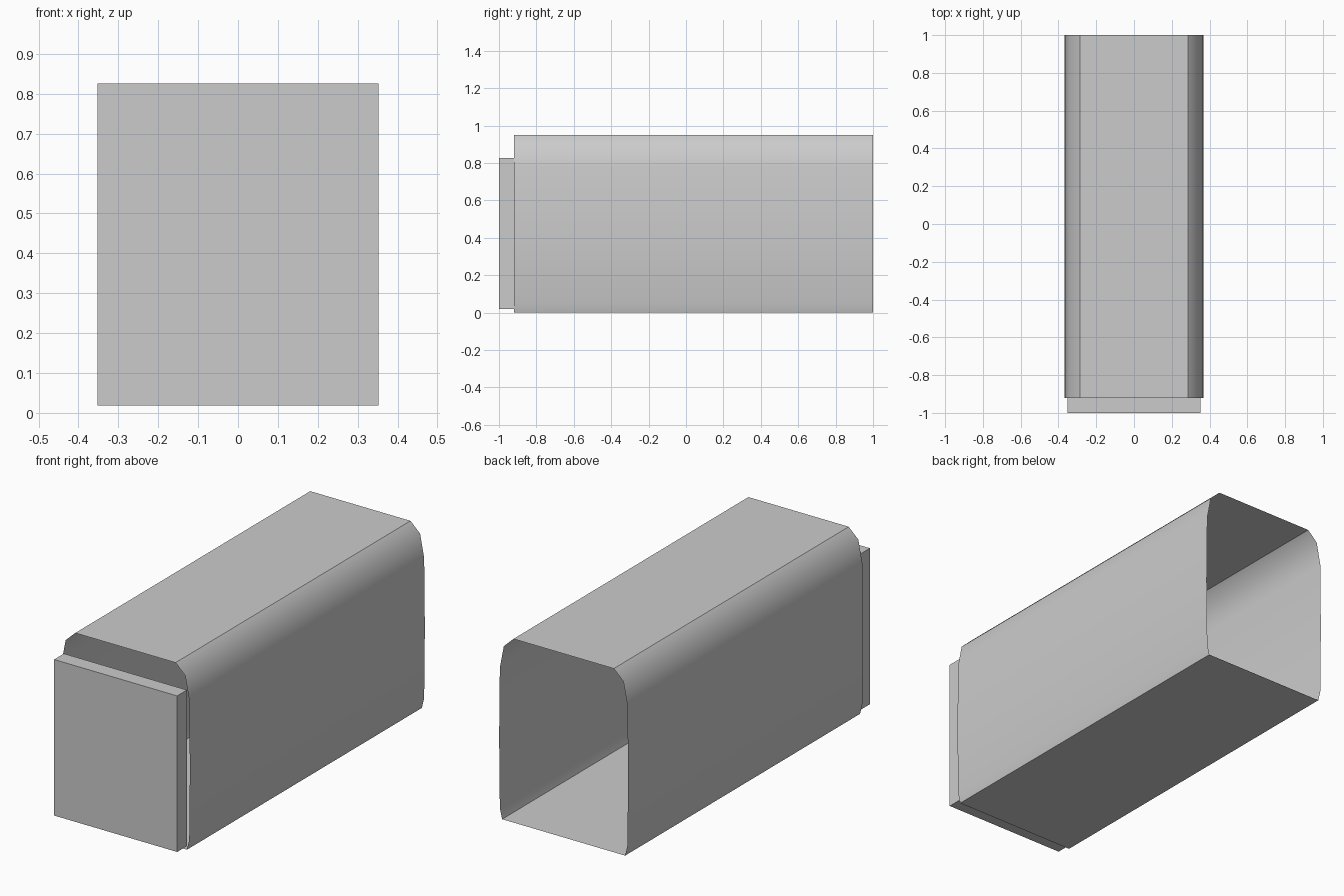
import bpy, bmesh, math

cube = bpy.data.objects.get("Cube")
if cube:
    bpy.data.objects.remove(cube, do_unlink=True)

grey = bpy.data.materials.new("plain_grey")
grey.use_nodes = True
grey.diffuse_color = (0.6, 0.6, 0.6, 1)
grey.node_tree.nodes["Principled BSDF"].inputs["Base Color"].default_value = (0.6, 0.6, 0.6, 1)


def add_object(name, bm):
    mesh = bpy.data.meshes.new(name)
    bm.to_mesh(mesh)
    bm.free()
    mesh.materials.append(grey)
    obj = bpy.data.objects.new(name, mesh)
    bpy.context.collection.objects.link(obj)
    return obj


FRONT, JOINT, BACK = -1.0, -0.92, 1.0

# Thin open-ended sleeve: mirrored half profile swept along y
half = [(0.352, 0), (0.365, 0.055), (0.369, 0.42), (0.365, 0.78), (0.342, 0.898), (0.287, 0.95)]
profile = half + [(-x, z) for x, z in reversed(half)]
bm = bmesh.new()
rings = [[bm.verts.new((x, y, z)) for x, z in profile] for y in (JOINT, BACK)]
for i in range(len(profile)):
    j = (i + 1) % len(profile)
    bm.faces.new((rings[0][i], rings[0][j], rings[1][j], rings[1][i]))
bm.normal_update()
sleeve = add_object("sleeve", bm)

# Rounded upper shoulders shade smoothly, flat top and bottom stay crisp
bpy.ops.object.select_all(action='DESELECT')
sleeve.select_set(True)
bpy.context.view_layer.objects.active = sleeve
bpy.ops.object.shade_smooth_by_angle(angle=math.radians(40))

# Square front plate, standing just ahead of the sleeve
bm = bmesh.new()
bmesh.ops.create_cube(bm, size=1)
bmesh.ops.scale(bm, vec=(0.704, JOINT - FRONT, 0.807), verts=bm.verts)
bmesh.ops.translate(bm, vec=(0, (FRONT + JOINT) / 2, 0.4225), verts=bm.verts)
add_object("front_plate", bm)
